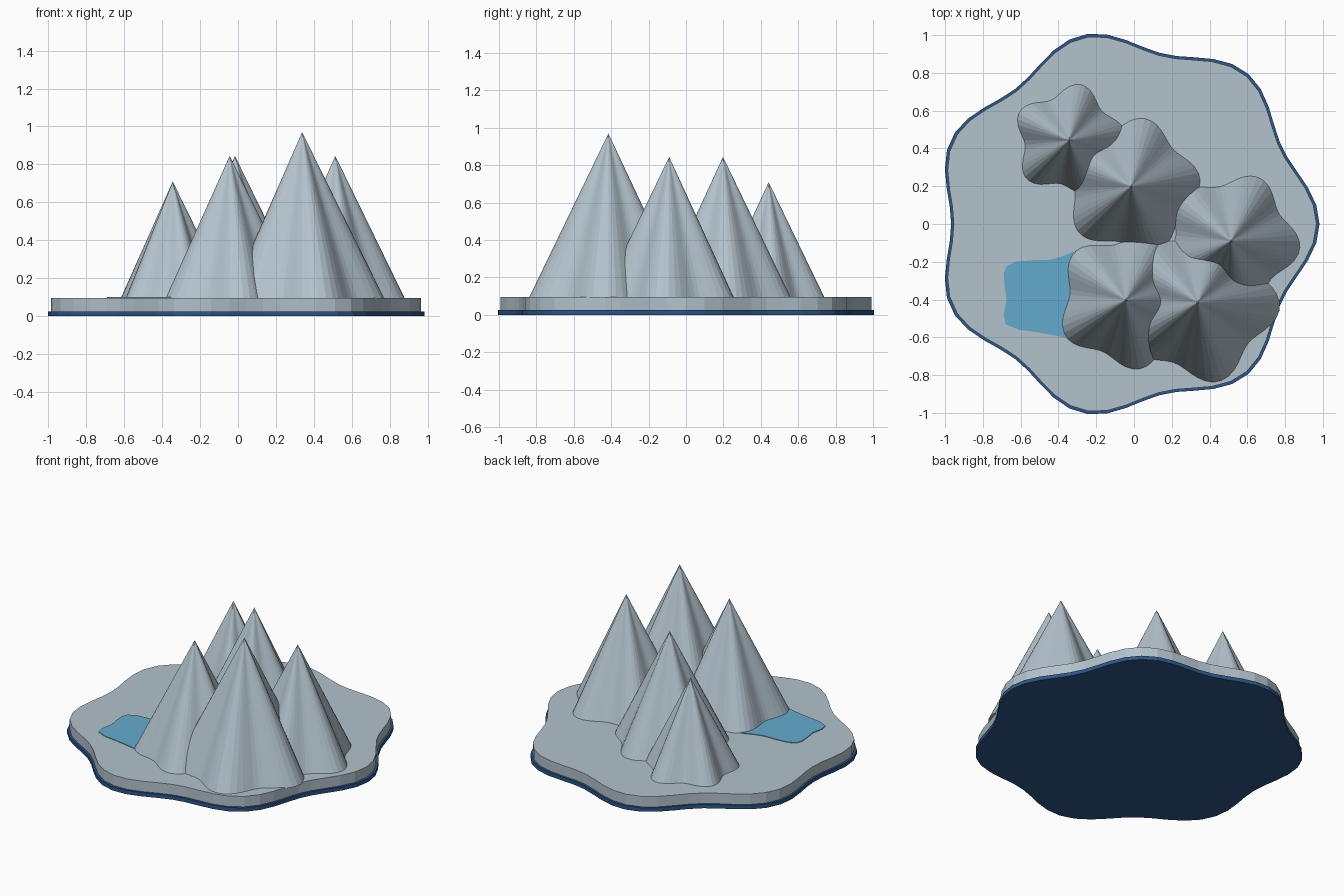
import bpy, bmesh
from math import cos, pi, radians, sin

cube = bpy.data.objects.get("Cube")
if cube:
    bpy.data.objects.remove(cube, do_unlink=True)

SEGMENTS = 64
GROUND = 0.097


def make_material(name, color):
    mat = bpy.data.materials.new(name)
    mat.use_nodes = True
    mat.diffuse_color = (*color, 1)
    mat.node_tree.nodes["Principled BSDF"].inputs["Base Color"].default_value = (*color, 1)
    return mat


stone = make_material("pale stone", (0.45, 0.54, 0.605))
water = make_material("lake blue", (0.13, 0.41, 0.61))
navy = make_material("deep blue", (0.026, 0.09, 0.24))


def finish(name, bm, mat):
    bmesh.ops.recalc_face_normals(bm, faces=bm.faces)
    mesh = bpy.data.meshes.new(name)
    bm.to_mesh(mesh)
    bm.free()
    mesh.materials.append(mat)
    obj = bpy.data.objects.new(name, mesh)
    bpy.context.collection.objects.link(obj)
    return obj


def wavy_ring(cx, cy, radius, wave, lobes, phase=0):
    """Closed outline whose radius swells evenly into lobes."""
    ring = []
    for i in range(SEGMENTS):
        a = 2 * pi * i / SEGMENTS
        r = radius + wave * cos(lobes * (a - phase))
        ring.append((cx + r * cos(a), cy + r * sin(a)))
    return ring


def slab(name, outline, bottom, top, mat):
    bm = bmesh.new()
    face = bm.faces.new([bm.verts.new((x, y, bottom)) for x, y in outline])
    grown = bmesh.ops.extrude_face_region(bm, geom=[face], use_keep_orig=True)
    verts = [g for g in grown["geom"] if isinstance(g, bmesh.types.BMVert)]
    bmesh.ops.translate(bm, verts=verts, vec=(0, 0, top - bottom))
    return finish(name, bm, mat)


def mountain(name, x, y, peak, radius, wave, phase):
    bm = bmesh.new()
    outline = wavy_ring(x, y, radius, wave, 5, radians(phase))
    base = [bm.verts.new((px, py, GROUND - 0.005)) for px, py in outline]
    apex = bm.verts.new((x, y, peak))
    bm.faces.new(base)
    for i in range(SEGMENTS):
        bm.faces.new((base[i], base[(i + 1) % SEGMENTS], apex))
    return finish(name, bm, stone)


# Island: a dark rim plate under a slightly smaller stone slab
slab("base_plate", wavy_ring(-0.045, 0, 0.975, 0.052, 7), 0, 0.026, navy)
slab("island_slab", wavy_ring(-0.045, 0, 0.96, 0.051, 7), 0.026, GROUND, stone)

# Lake running under the front left mountain
shore = [(-0.13, -0.125), (-0.26, -0.135), (-0.33, -0.15), (-0.39, -0.175),
         (-0.45, -0.19), (-0.54, -0.192), (-0.63, -0.2), (-0.675, -0.225),
         (-0.69, -0.26), (-0.685, -0.33), (-0.675, -0.4), (-0.69, -0.48),
         (-0.68, -0.53), (-0.61, -0.56), (-0.52, -0.572), (-0.445, -0.585),
         (-0.35, -0.605), (-0.2, -0.6), (0, -0.5), (0, -0.2)]
slab("lake", shore, GROUND - 0.003, GROUND + 0.004, water)

# Five lobed peaks: x, y, peak height, radius, wave, phase in degrees
mountain("back_right_mountain", -0.344, 0.442, 0.71, 0.27, 0.035, 6)
mountain("middle_mountain", -0.016, 0.198, 0.845, 0.335, 0.035, 6)
mountain("left_mountain", 0.513, -0.09, 0.845, 0.332, 0.037, 66)
mountain("front_right_mountain", -0.044, -0.403, 0.845, 0.337, 0.037, 66)
mountain("front_left_mountain", 0.338, -0.415, 0.97, 0.39, 0.045, 69)
